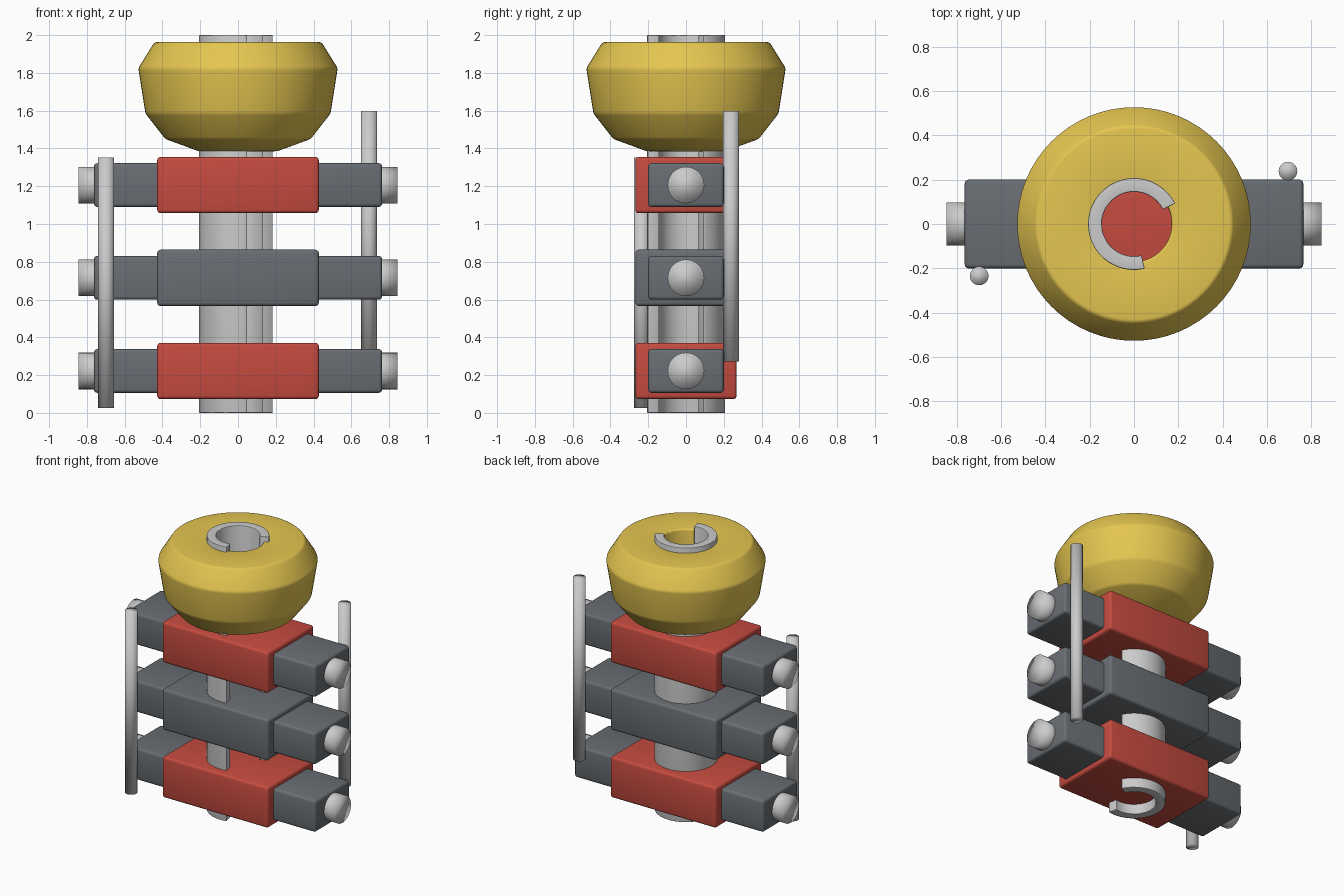
import bpy, bmesh
from math import radians, cos, sin, pi

if "Cube" in bpy.data.objects:
    bpy.data.objects.remove(bpy.data.objects["Cube"])


def material(name, rgb):
    m = bpy.data.materials.new(name)
    m.diffuse_color = (*rgb, 1)
    m.use_nodes = True
    m.node_tree.nodes["Principled BSDF"].inputs["Base Color"].default_value = m.diffuse_color
    return m


RED = material("red", (0.56, 0.07, 0.05))
YELLOW = material("yellow", (0.78, 0.56, 0.08))
DARK = material("dark_grey", (0.14, 0.155, 0.17))


def finish(obj, name, mat=None, bevel=0, angle=30, limit=30):
    obj.name = name
    if mat:
        obj.data.materials.append(mat)
    if bevel:
        b = obj.modifiers.new("bevel", 'BEVEL')
        b.width, b.segments = bevel, 3
        b.limit_method, b.angle_limit = 'ANGLE', radians(limit)
    bpy.ops.object.select_all(action='DESELECT')
    obj.select_set(True)
    bpy.context.view_layer.objects.active = obj
    if bevel:
        bpy.ops.object.modifier_apply(modifier="bevel")
    if angle:
        bpy.ops.object.shade_smooth_by_angle(angle=radians(angle))
    else:
        bpy.ops.object.shade_smooth()
    return obj


def box(name, size, z, mat):
    bpy.ops.mesh.primitive_cube_add(size=1, location=(0, 0, z))
    o = bpy.context.object
    o.scale = size
    bpy.ops.object.transform_apply(location=False, rotation=False, scale=True)
    finish(o, name, mat, bevel=0.018)


def cylinder(name, radius, depth, loc, rot=(0, 0, 0)):
    bpy.ops.mesh.primitive_cylinder_add(vertices=32, radius=radius, depth=depth,
                                        location=loc, rotation=rot)
    finish(bpy.context.object, name, angle=0)


def sweep(profile, start, end, steps):
    """Revolve a closed (radius, z) profile about z; cap it if it is not a full turn."""
    bm = bmesh.new()
    full = abs(end - start) >= 360
    rings = []
    for i in range(steps if full else steps + 1):
        a = radians(start + (end - start) * i / steps)
        rings.append([bm.verts.new((r * cos(a), r * sin(a), z)) for r, z in profile])
    n = len(profile)
    for i in range(steps):
        a, b = rings[i], rings[(i + 1) % len(rings)]
        for j in range(n):
            k = (j + 1) % n
            bm.faces.new((a[j], b[j], b[k], a[k]))
    if not full:
        bm.faces.new(rings[0])
        bm.faces.new(rings[-1])
    bmesh.ops.recalc_face_normals(bm, faces=bm.faces)
    me = bpy.data.meshes.new("sweep")
    bm.to_mesh(me)
    bm.free()
    o = bpy.data.objects.new("sweep", me)
    bpy.context.collection.objects.link(o)
    return o


# open C-section tube running the full height
tube = [(0.145, 0), (0.207, 0), (0.207, 2), (0.145, 2)]
finish(sweep(tube, 26.5, 283.5, 48), "split_tube", bevel=0.004)

# yellow cap with a through hole
cap = [(0.17, 1.385), (0.207, 1.385), (0.385, 1.45), (0.49, 1.585),
       (0.528, 1.825), (0.442, 1.963), (0.17, 1.963)]
finish(sweep(cap, 0, 360, 64), "cap", YELLOW, bevel=0.012, limit=15)

# three stacked clamps: centre block, cross bar, and a bolt on each end
for level, z, mat in (("lower", 0.222, RED), ("middle", 0.715, DARK), ("upper", 1.206, RED)):
    box(level + "_block", (0.856, 0.536, 0.298), z, mat)
    box(level + "_bar", (1.526, 0.4, 0.232), z, DARK)
    for side, s in (("left", -1), ("right", 1)):
        cylinder(f"{level}_{side}_bolt", 0.097, 0.145, (s * 0.7715, 0, z), (0, s * pi / 2, 0))

# upright side rods
cylinder("left_rod", 0.042, 1.326, (-0.698, -0.234, 0.69))
cylinder("right_rod", 0.042, 1.326, (0.694, 0.238, 0.935))
